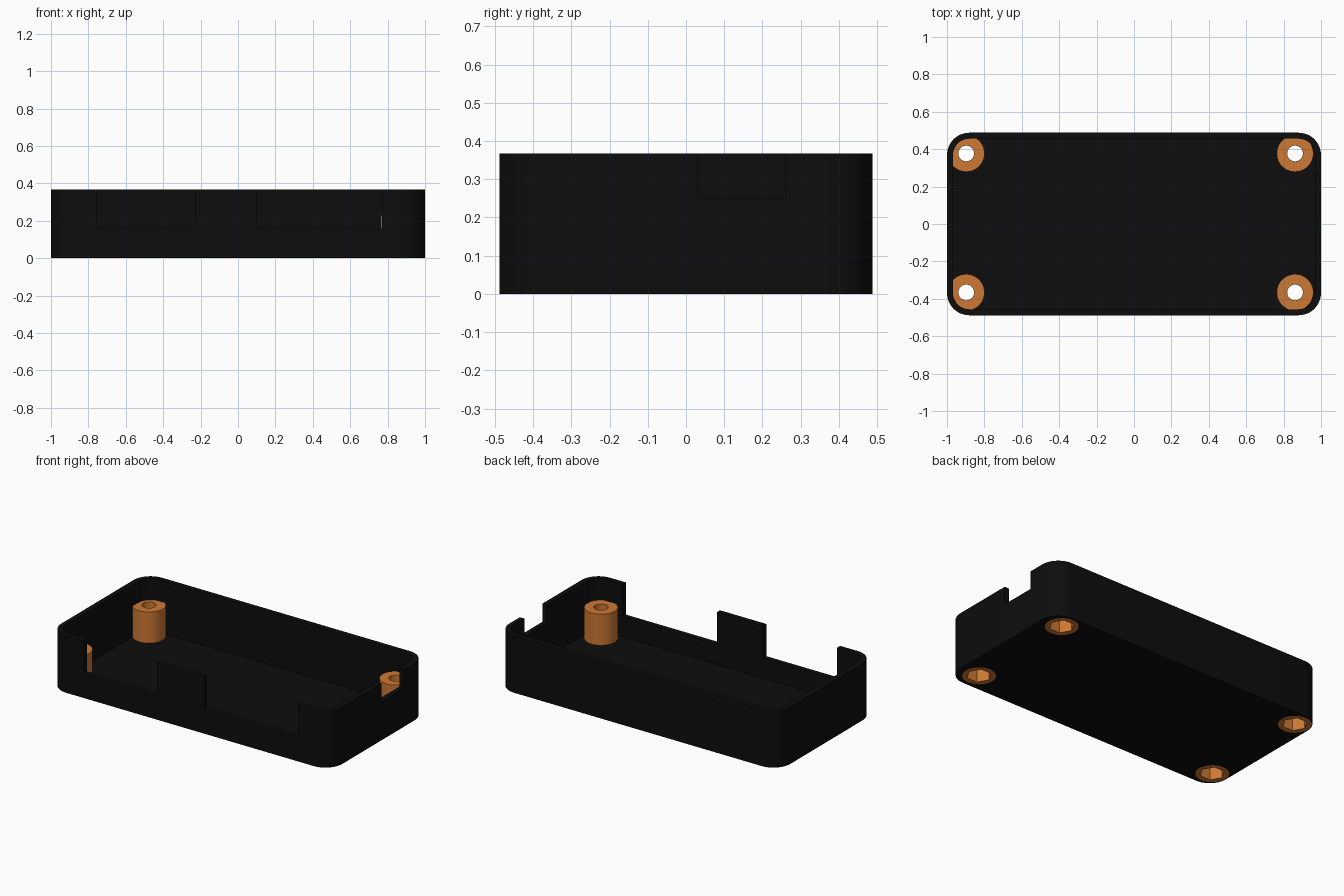
import bpy, bmesh, math

if "Cube" in bpy.data.objects:
    bpy.data.objects.remove(bpy.data.objects["Cube"])

HX, HY, H = 1.0, 0.488, 0.367      # half sizes and height of the case
WALL, FLOOR, CORNER = 0.032, 0.03, 0.12
POST_R, POST_TOP = 0.098, 0.23
POSTS = [(x, y) for x in (-0.897, 0.861) for y in (-0.366, 0.377)]


def material(name, rgb):
    m = bpy.data.materials.new(name)
    m.diffuse_color = (*rgb, 1)
    m.use_nodes = True
    m.node_tree.nodes["Principled BSDF"].inputs["Base Color"].default_value = m.diffuse_color
    return m


black = material("matte black", (0.004, 0.004, 0.004))
copper = material("copper orange", (0.61, 0.19, 0.035))


def prism(name, points, z0, z1, mat=None):
    """Extrude a closed outline from z0 to z1."""
    bm = bmesh.new()
    face = bm.faces.new([bm.verts.new((x, y, z0)) for x, y in points])
    ext = bmesh.ops.extrude_face_region(bm, geom=[face])
    top = [v for v in ext["geom"] if isinstance(v, bmesh.types.BMVert)]
    bmesh.ops.translate(bm, vec=(0, 0, z1 - z0), verts=top)
    bmesh.ops.recalc_face_normals(bm, faces=bm.faces)
    mesh = bpy.data.meshes.new(name)
    bm.to_mesh(mesh)
    bm.free()
    ob = bpy.data.objects.new(name, mesh)
    bpy.context.collection.objects.link(ob)
    if mat:
        mesh.materials.append(mat)
    return ob


def ring(cx, cy, r, n):
    return [(cx + r * math.cos(2 * math.pi * i / n),
             cy + r * math.sin(2 * math.pi * i / n)) for i in range(n)]


def rounded_rect(hx, hy, r, n=12):
    pts = []
    for k, (sx, sy) in enumerate([(1, 1), (-1, 1), (-1, -1), (1, -1)]):
        for i in range(n + 1):
            a = math.pi / 2 * (k + i / n)
            pts.append((sx * (hx - r) + r * math.cos(a),
                        sy * (hy - r) + r * math.sin(a)))
    return pts


def rect(x0, x1, y0, y1):
    return [(x0, y0), (x1, y0), (x1, y1), (x0, y1)]


def cut(ob, points, z0, z1):
    """Subtract an extruded outline and discard the cutter."""
    cutter = prism("cutter", points, z0, z1)
    mod = ob.modifiers.new("cut", 'BOOLEAN')
    mod.operation, mod.solver, mod.object = 'DIFFERENCE', 'EXACT', cutter
    bpy.context.view_layer.objects.active = ob
    bpy.ops.object.modifier_apply(modifier=mod.name)
    bpy.data.objects.remove(cutter)


def smooth(ob):
    bpy.ops.object.select_all(action='DESELECT')
    ob.select_set(True)
    bpy.context.view_layer.objects.active = ob
    bpy.ops.object.shade_smooth_by_angle(angle=math.radians(30))


# Open tray with rounded corners
case = prism("case_tray", rounded_rect(HX, HY, CORNER), 0, H, black)
cut(case, rounded_rect(HX - WALL, HY - WALL, CORNER - WALL), FLOOR, 1)

# Two wide front openings and one shallow notch in the right wall
cut(case, rect(-0.755, -0.23, -0.6, -0.45), 0.16, 1)
cut(case, rect(0.10, 0.77, -0.6, -0.45), 0.16, 1)
cut(case, rect(0.95, 1.1, 0.03, 0.26), 0.25, 1)

# Pockets that let the standoffs pass through the floor and into the walls
for x, y in POSTS:
    cut(case, ring(x, y, POST_R, 48), -0.1, POST_TOP)
smooth(case)

# Standoffs with a screw hole and a hexagonal nut recess underneath
for i, (x, y) in enumerate(POSTS):
    post = prism(f"standoff_{i + 1}", ring(x, y, POST_R, 48), 0, POST_TOP, copper)
    cut(post, ring(x, y, 0.042, 32), -0.1, 1)
    cut(post, ring(x, y, 0.073, 6), -0.1, 0.09)
    smooth(post)
